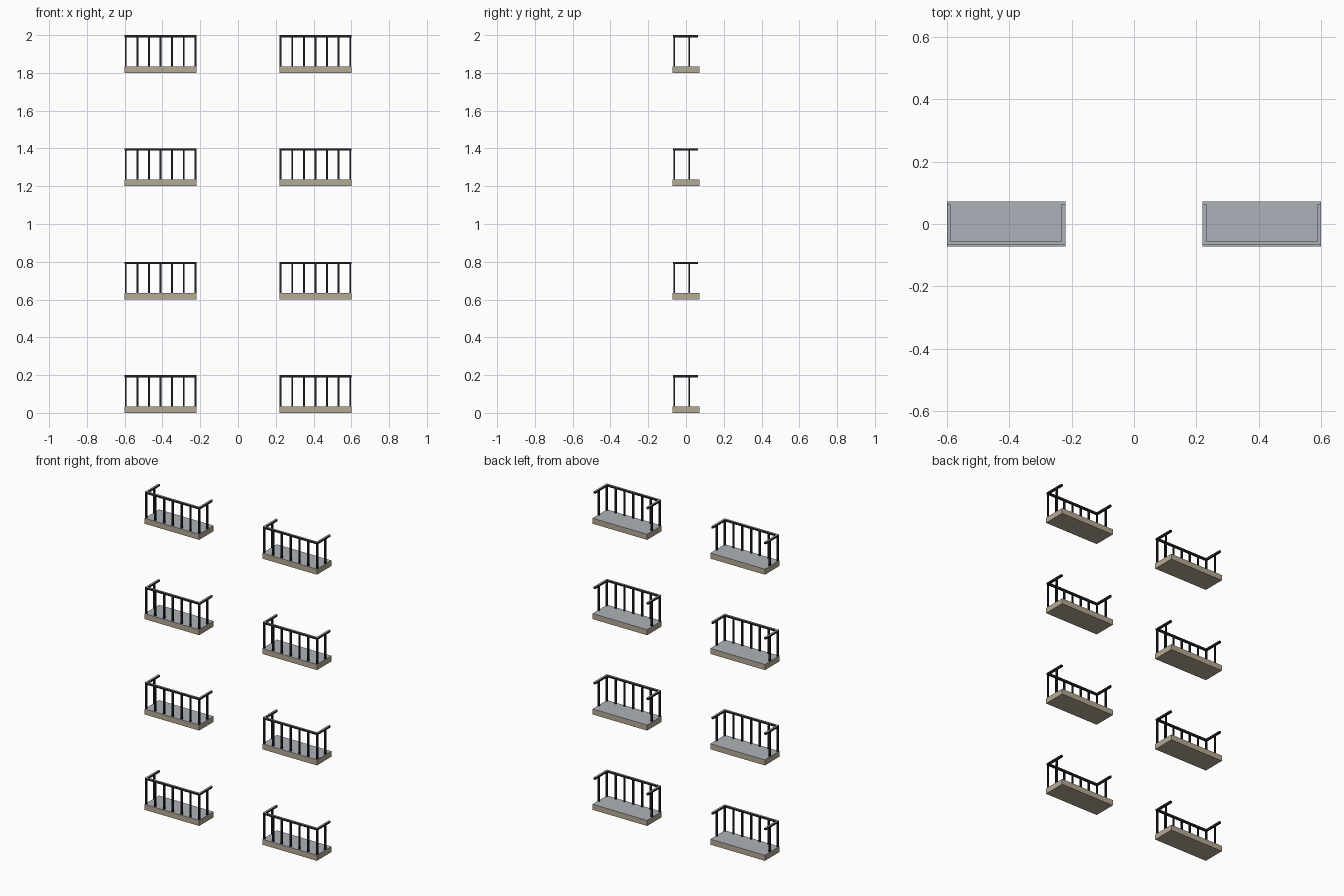
import bpy
import bmesh
from mathutils import Matrix, Vector

if "Cube" in bpy.data.objects:
    bpy.data.objects.remove(bpy.data.objects["Cube"], do_unlink=True)


def material(name, colour):
    mat = bpy.data.materials.new(name)
    mat.use_nodes = True
    mat.diffuse_color = (*colour, 1)
    mat.node_tree.nodes["Principled BSDF"].inputs["Base Color"].default_value = (*colour, 1)
    return mat


STONE = material("beige stone", (0.47, 0.40, 0.30))
GREY = material("grey top", (0.42, 0.45, 0.49))
IRON = material("dark iron", (0.016, 0.016, 0.022))


def boxes(name, spans, side):
    """One object of boxes given by low and high corners; upward faces are grey."""
    bm = bmesh.new()
    for low, high in spans:
        low, high = Vector(low), Vector(high)
        place = Matrix.Translation((low + high) / 2) @ Matrix.Diagonal((*(high - low), 1))
        bmesh.ops.create_cube(bm, size=1, matrix=place)
    bm.normal_update()
    for face in bm.faces:
        face.material_index = int(face.normal.z > 0.5)
    mesh = bpy.data.meshes.new(name)
    bm.to_mesh(mesh)
    bm.free()
    mesh.materials.append(side)
    mesh.materials.append(GREY)
    obj = bpy.data.objects.new(name, mesh)
    bpy.context.collection.objects.link(obj)


W, D, SLAB, TOP = 0.19, 0.072, 0.035, 0.2   # half width, half depth, heights
BAR = 0.012                                 # handrail thickness
FRONT, BACK = -0.068, 0.063                 # handrail extent in depth
POST = 0.005                                # half post thickness
POST_Y = FRONT + BAR / 2


def balcony(label, cx, z):
    # Floor slab
    boxes(label + "_slab", [((cx - W, -D, z), (cx + W, D, z + SLAB))], STONE)

    # Handrail: front bar and two side arms
    low, high = z + TOP - BAR, z + TOP
    rail = [((cx - W, FRONT, low), (cx + W, FRONT + BAR, high))]
    for x in (cx - W, cx + W - BAR):
        rail.append(((x, FRONT + BAR, low), (x + BAR, BACK, high)))
    boxes(label + "_handrail", rail, IRON)

    # Balusters: seven along the front, one on each side
    reach = W - BAR / 2
    spots = [(cx - reach + i * reach / 3, POST_Y) for i in range(7)]
    spots += [(cx - reach, 0.017), (cx + reach, 0.017)]
    posts = [((x - POST, y - POST, z + SLAB), (x + POST, y + POST, low)) for x, y in spots]
    boxes(label + "_balusters", posts, IRON)


for floor in range(4):
    for side, cx in (("right", -0.41), ("left", 0.41)):
        balcony(f"{side}_balcony_{floor + 1}", cx, floor * 0.6)
